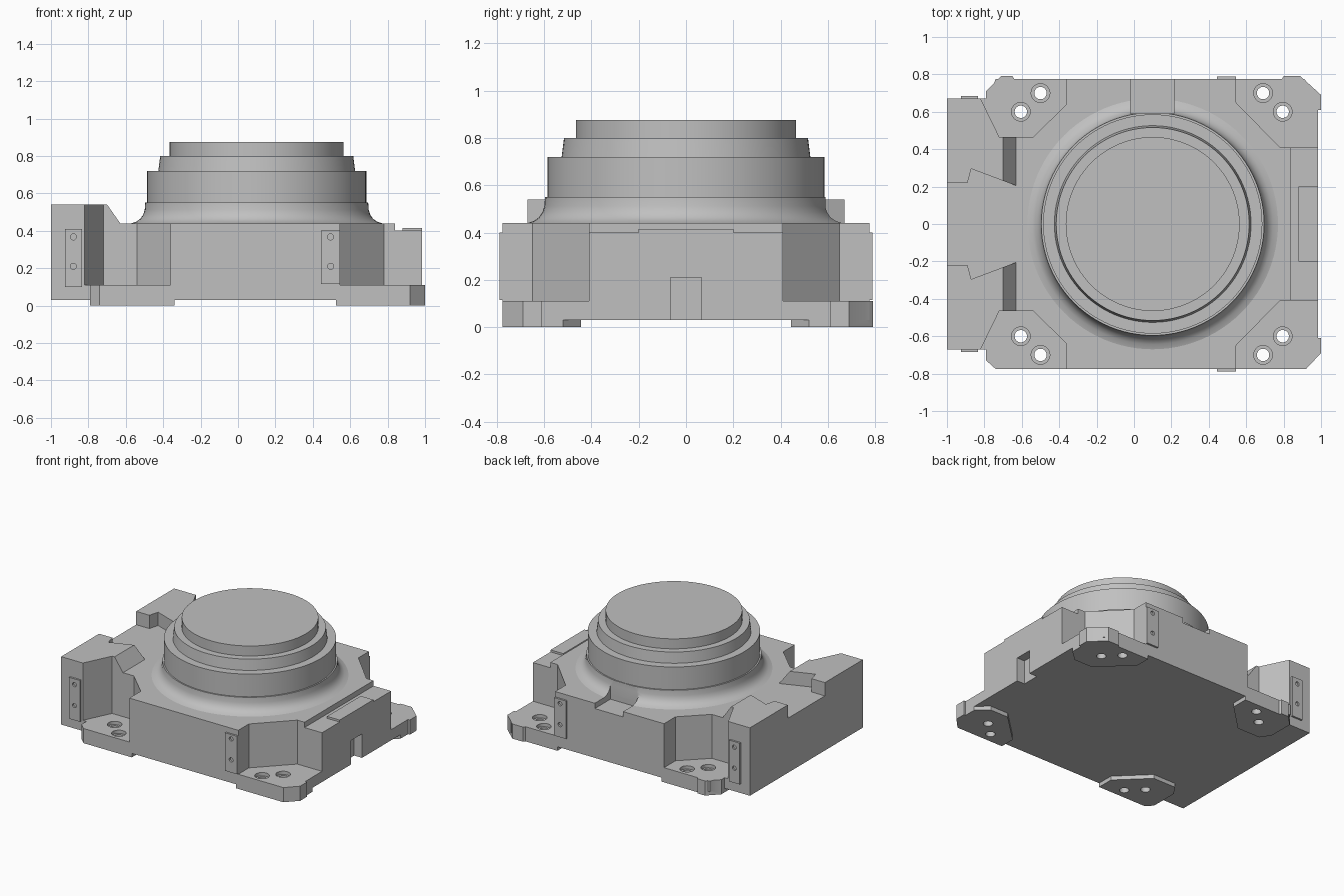
import bpy, bmesh, math
from mathutils import Matrix, Vector

if "Cube" in bpy.data.objects:
    bpy.data.objects.remove(bpy.data.objects["Cube"], do_unlink=True)

grey = bpy.data.materials.new("plain grey")
grey.use_nodes = True
grey.diffuse_color = (0.53, 0.53, 0.53, 1)
grey.node_tree.nodes["Principled BSDF"].inputs["Base Color"].default_value = grey.diffuse_color


def finish(bm, name):
    bmesh.ops.recalc_face_normals(bm, faces=bm.faces)
    mesh = bpy.data.meshes.new(name)
    bm.to_mesh(mesh)
    bm.free()
    mesh.materials.append(grey)
    ob = bpy.data.objects.new(name, mesh)
    bpy.context.collection.objects.link(ob)
    return ob


def prism(name, outline, z0, z1, side=1, plane=None):
    """Extrude a plan outline upwards; an optional plane slices off its outer side."""
    bm = bmesh.new()
    face = bm.faces.new([bm.verts.new((x, y * side, z0)) for x, y in outline])
    top = bmesh.ops.extrude_face_region(bm, geom=[face])["geom"]
    bmesh.ops.translate(bm, vec=(0, 0, z1 - z0),
                        verts=[v for v in top if isinstance(v, bmesh.types.BMVert)])
    if plane:
        bmesh.ops.recalc_face_normals(bm, faces=bm.faces)
        bmesh.ops.bisect_plane(bm, geom=bm.verts[:] + bm.edges[:] + bm.faces[:], dist=1e-5,
                               plane_co=plane[0], plane_no=plane[1], clear_outer=True)
        bmesh.ops.holes_fill(bm, edges=[e for e in bm.edges if e.is_boundary], sides=0)
    return finish(bm, name)


def box(name, x, y, z):
    return prism(name, [(x[0], y[0]), (x[1], y[0]), (x[1], y[1]), (x[0], y[1])], *z)


def cylinder(name, centre, radius, depth, axis="Z"):
    bm = bmesh.new()
    turn = Matrix.Rotation(math.pi / 2, 4, "X") if axis == "Y" else Matrix()
    bmesh.ops.create_cone(bm, cap_ends=True, segments=32, radius1=radius, radius2=radius,
                          depth=depth, matrix=Matrix.Translation(centre) @ turn)
    return finish(bm, name)


def lathe(name, profile, centre, steps=96):
    bm = bmesh.new()
    verts = [bm.verts.new((centre[0] + r, centre[1], z)) for r, z in profile]
    edges = [bm.edges.new(pair) for pair in zip(verts, verts[1:])]
    bmesh.ops.spin(bm, geom=verts + edges, cent=(*centre, 0), axis=(0, 0, 1),
                   angle=math.tau, steps=steps)
    bmesh.ops.remove_doubles(bm, verts=bm.verts, dist=1e-4)
    return finish(bm, name)


def combine(target, tool, operation, keep=False):
    mod = target.modifiers.new(operation, "BOOLEAN")
    mod.operation, mod.solver, mod.object = operation, "EXACT", tool
    bpy.context.view_layer.objects.active = target
    bpy.ops.object.modifier_apply(modifier=mod.name)
    if not keep:
        bpy.data.objects.remove(tool, do_unlink=True)


def mirrored(half):
    return half + [(x, -y) for x, y in reversed(half)]


# Housing with four recessed corners
upper = mirrored([(0.985, -0.41), (0.78, -0.41), (0.545, -0.65), (0.545, -0.775),
                  (-0.36, -0.775), (-0.36, -0.64), (-0.54, -0.465), (-0.72, -0.465),
                  (-0.82, -0.67), (-1, -0.67)])
lower = mirrored([(0.985, -0.69), (0.91, -0.775), (-0.74, -0.775), (-0.78, -0.67), (-1, -0.67)])
housing = prism("housing", upper, 0.03, 0.44)
combine(housing, prism("base_slab", lower, 0.03, 0.11), "UNION")

# Raised end blocks with a sloped inner face
block = [(-1, 0.22), (-0.89, 0.22), (-0.87, 0.295), (-0.63, 0.205), (-0.63, 0.465),
         (-0.72, 0.465), (-0.82, 0.67), (-1, 0.67)]
slope = (Vector((-0.7, 0, 0.54)), Vector((0.1, 0, 0.07)))
for side in (-1, 1):
    combine(housing, prism("end_block", block, 0.3, 0.54, side, slope), "UNION")

# Mounting feet
inner_right = [(0.985, 0.61), (0.985, 0.52), (0.9, 0.445), (0.75, 0.445), (0.525, 0.66)]
inner_left = [(-0.34, 0.65), (-0.55, 0.445), (-0.74, 0.445), (-0.79, 0.52)]
feet = [
    ([(0.525, 0.775), (0.92, 0.775), (1, 0.69), (1, 0.61)] + inner_right, -1),
    ([(0.525, 0.775), (0.79, 0.775), (0.8, 0.79), (0.89, 0.79), (1, 0.69), (1, 0.61)]
     + inner_right, 1),
    (inner_left + [(-0.79, 0.73), (-0.74, 0.775), (-0.34, 0.775)], -1),
    (inner_left + [(-0.79, 0.71), (-0.71, 0.79), (-0.65, 0.79), (-0.64, 0.775),
                   (-0.34, 0.775)], 1),
]
for outline, side in feet:
    combine(housing, prism("foot", outline, 0, 0.11, side), "UNION")

# Counterbored bolt holes
for x, y in ((-0.605, 0.6), (-0.5, 0.7), (0.69, 0.7), (0.795, 0.6)):
    for side in (-1, 1):
        combine(housing, cylinder("bore", (x, y * side, 0.05), 0.033, 0.3), "DIFFERENCE")
        combine(housing, cylinder("counterbore", (x, y * side, 0.11), 0.05, 0.05), "DIFFERENCE")

# End step and cable slot
combine(housing, box("step_cut", (0.84, 1.1), (-0.5, 0.5), (0.4, 0.6)), "DIFFERENCE")
combine(housing, box("slot_cut", (0.92, 1.1), (-0.065, 0.065), (-0.1, 0.21)), "DIFFERENCE")
box("end_ledge", (0.88, 0.985), (-0.2, 0.2), (0.4, 0.415))

# Stepped round cap with a flared foot
cap = lathe("round_cap", [(0, 0.42), (0.67, 0.42), (0.67, 0.44), (0.643, 0.449), (0.622, 0.464),
                          (0.607, 0.486), (0.599, 0.512), (0.596, 0.55), (0.586, 0.55),
                          (0.586, 0.72), (0.526, 0.72), (0.516, 0.8), (0.465, 0.8),
                          (0.465, 0.875), (0, 0.875)], (0.1, 0))

# Rear channel through the rim and the flare
channel = box("channel_cut", (-0.02, 0.215), (0.59, 0.9), (0.4, 0.6))
combine(cap, channel, "DIFFERENCE", keep=True)
combine(housing, channel, "DIFFERENCE")

# Screwed side plates
for name, x0, x1, z0, z1, wall in (("end_plate", -0.925, -0.835, 0.1, 0.41, 0.67),
                                   ("middle_plate", 0.445, 0.545, 0.115, 0.4, 0.775)):
    for side in (-1, 1):
        ys = sorted((wall * side, (wall + 0.014) * side))
        plate = box(name, (x0, x1), ys, (z0, z1))
        for z in (0.21, 0.367):
            hole = cylinder("screw_hole", ((x0 + x1) / 2, wall * side, z), 0.016, 0.1, "Y")
            combine(plate, hole, "DIFFERENCE")

# Smooth the curved surfaces, keep edges crisp
bpy.ops.object.select_all(action="DESELECT")
for ob in (housing, cap):
    ob.select_set(True)
bpy.context.view_layer.objects.active = cap
bpy.ops.object.shade_smooth_by_angle(angle=math.radians(30))
